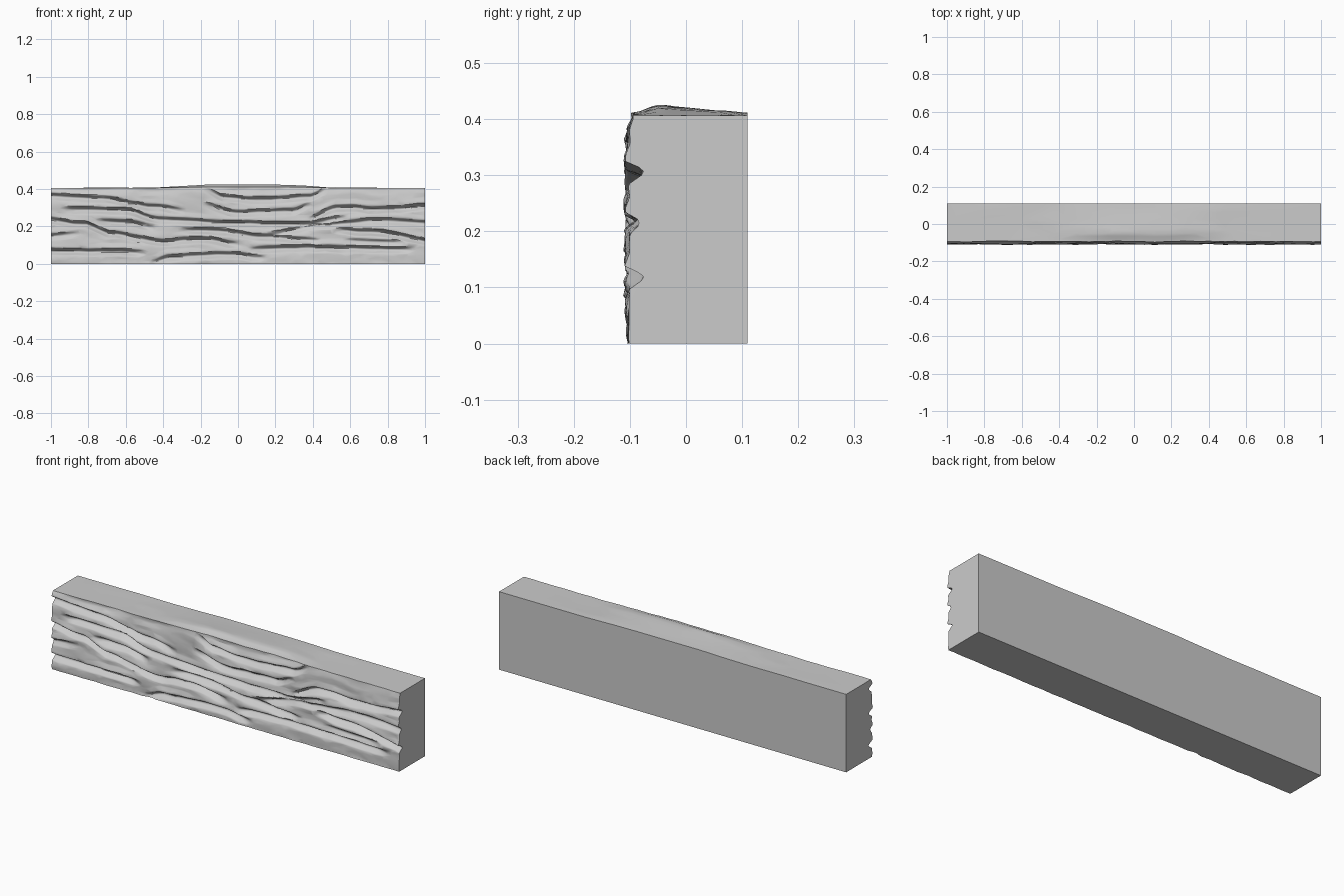
import bpy, bmesh
from mathutils import Vector, noise

cube = bpy.data.objects.get("Cube")
if cube:
    bpy.data.objects.remove(cube, do_unlink=True)

LENGTH, HEIGHT, BACK, FRONT = 2.0, 0.406, 0.11, -0.102
COLUMNS, ROWS, TOP_ROWS = 240, 100, 14

# Ledge lines across the carved front: depth, then (x, z) points
LEDGES = [
    (.024, [(-1.1, .385), (-.74, .37), (-.47, .325), (-.28, .305)]),
    (.024, [(-.95, .31), (-.63, .305), (-.4, .255), (-.04, .235), (.33, .23), (.6, .265)]),
    (.026, [(-1.1, .265), (-.82, .23), (-.68, .18), (-.4, .135), (-.2, .15), (.02, .125)]),
    (.024, [(-.76, .245), (-.6, .24), (-.43, .21)]),
    (.026, [(-1.1, .09), (-.75, .085), (-.48, .08)]),
    (.022, [(-.48, .02), (-.36, .055), (-.07, .07), (.16, .05)]),
    (.022, [(-.32, .2), (-.12, .195), (.12, .165), (.45, .14)]),
    (.024, [(-.18, .41), (-.07, .375), (.12, .36), (.38, .375), (.48, .41)]),
    (.020, [(-.2, .335), (0, .29), (.28, .3), (.4, .335)]),
    (.026, [(.36, .255), (.54, .32), (.76, .31), (1.1, .33)]),
    (.026, [(.5, .2), (.7, .19), (1.1, .13)]),
    (.024, [(.05, .095), (.33, .105), (.95, .095)]),
    (.020, [(.15, .175), (.44, .225), (.76, .25), (1.1, .23)]),
    (.014, [(-1.1, .16), (-.85, .175)]),
    (.014, [(.55, .14), (.9, .13)]),
]


def smooth(a, b, t):
    t = max(0.0, min(1.0, (t - a) / (b - a)))
    return t * t * (3 - 2 * t)


def ledge_height(points, x):
    for (x0, z0), (x1, z1) in zip(points, points[1:]):
        if x0 <= x <= x1:
            return z0 + (z1 - z0) * smooth(x0, x1, x)
    return None


def wobble(x, z, seed):
    return noise.noise(Vector((x, z, seed)))


def front_depth(x, z, heights):
    """Broad undulation, with an undercut lip below every ledge line."""
    y = FRONT + .005 * wobble(x * 5, z * 22, 1) + .003 * wobble(x * 14, z * 40, 5)
    y += .009 * smooth(.36, HEIGHT, z)
    cut = 0.0
    for depth, z0, fade in heights:
        d = z0 + .004 * wobble(x * 12, z0 * 9, 3) - z
        if -.03 < d < .05:
            lip = -.006 * smooth(-.03, -.003, d) if d < 0 else -.006 * (1 - smooth(0, .01, d))
            dent = smooth(0, .019, d) * (1 - smooth(.021, .046, d))
            y += lip * fade
            cut = max(cut, depth * dent * fade)
    return max(y + cut, -.112)


def top_height(x, t):
    """Worn swell along the front half of the top face."""
    swell = .013 * smooth(-.45, -.1, x) * (1 - smooth(.2, .55, x))
    swell += .005 * max(0, wobble(x * 4, t * 3, 7)) * (1 - smooth(.8, 1, abs(x)))
    return swell * smooth(0, .22, t) * (1 - .6 * smooth(.25, 1, t))


# Sweep a closed cross-section along the block
bm = bmesh.new()
sections = []
for i in range(COLUMNS + 1):
    x = LENGTH * (i / COLUMNS - .5)
    heights = []
    for depth, pts in LEDGES:
        z0 = ledge_height(pts, x)
        if z0 is not None:
            fade = smooth(0, .1, x - pts[0][0] + .01) * smooth(0, .1, pts[-1][0] - x + .01)
            heights.append((depth, z0, fade))
    rim = .4 * top_height(x, .25)
    loop = []
    for j in range(ROWS + 1):
        z = (HEIGHT + rim) * j / ROWS
        loop.append((x, front_depth(x, z, heights), z))
    y0 = loop[-1][1]
    for k in range(1, TOP_ROWS + 1):
        t = k / TOP_ROWS
        z = HEIGHT + rim * (1 - t) + top_height(x, t)
        loop.append((x, y0 + (BACK - y0) * t, z))
    loop.append((x, BACK, 0))
    sections.append([bm.verts.new(p) for p in loop])

for a, b in zip(sections, sections[1:]):
    for j in range(len(a)):
        k = (j + 1) % len(a)
        bm.faces.new((a[j], b[j], b[k], a[k]))
bm.faces.new(sections[0])
bm.faces.new(sections[-1][::-1])
bmesh.ops.recalc_face_normals(bm, faces=bm.faces)
bmesh.ops.triangulate(bm, faces=bm.faces)

mesh = bpy.data.meshes.new("carved_block")
bm.to_mesh(mesh)
bm.free()
block = bpy.data.objects.new("carved_block", mesh)
bpy.context.collection.objects.link(block)

# Plain grey stone
stone = bpy.data.materials.new("grey_stone")
stone.use_nodes = True
grey = (.6, .6, .6, 1)
stone.diffuse_color = grey
stone.node_tree.nodes["Principled BSDF"].inputs["Base Color"].default_value = grey
mesh.materials.append(stone)

# Reduce to broad chiselled facets and keep the crisp ledges
bpy.ops.object.select_all(action='DESELECT')
block.select_set(True)
bpy.context.view_layer.objects.active = block
facets = block.modifiers.new("facets", 'DECIMATE')
facets.ratio = .12
bpy.ops.object.modifier_apply(modifier=facets.name)
bpy.ops.object.shade_smooth_by_angle(angle=.6)
